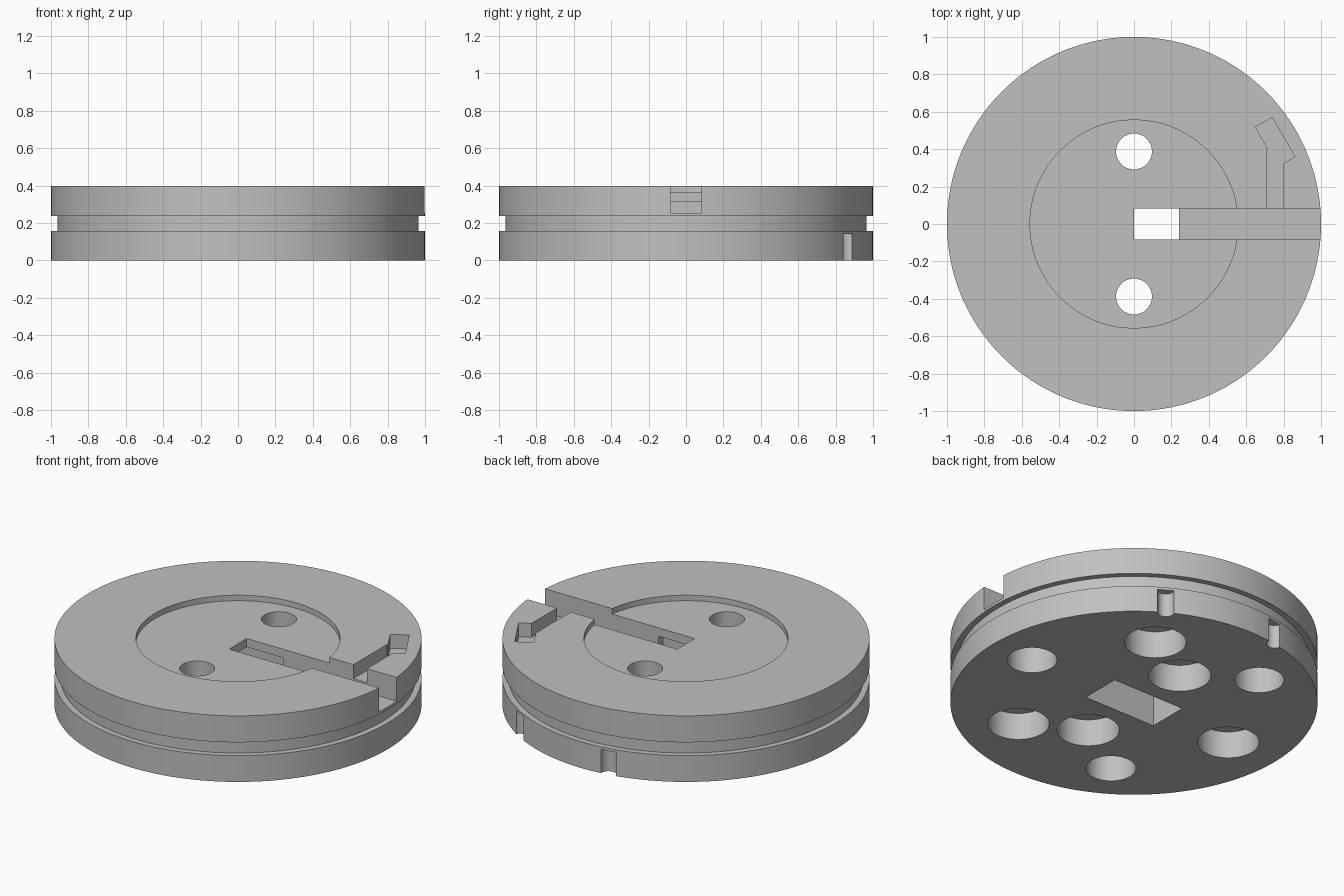
import bpy, bmesh
from math import cos, sin, radians, pi
from mathutils import Matrix, Vector

default = bpy.data.objects.get("Cube")
if default:
    bpy.data.objects.remove(default, do_unlink=True)

TOP = 0.397
RECESS_Z = 0.364
SLOT_Z = 0.254
CAVITY_Z = 0.313
BELOW, ABOVE = -0.1, 0.5

grey = bpy.data.materials.new("machined grey")
grey.use_nodes = True
grey.diffuse_color = (0.53, 0.53, 0.53, 1)
grey.node_tree.nodes["Principled BSDF"].inputs["Base Color"].default_value = (0.53, 0.53, 0.53, 1)


def make_object(name, bm):
    bmesh.ops.recalc_face_normals(bm, faces=bm.faces)
    mesh = bpy.data.meshes.new(name)
    bm.to_mesh(mesh)
    bm.free()
    mesh.materials.append(grey)
    obj = bpy.data.objects.new(name, mesh)
    bpy.context.collection.objects.link(obj)
    return obj


def lathe(name, profile, sides):
    """Closed solid turned around z from (radius, height) points."""
    bm = bmesh.new()
    rings = [[bm.verts.new((r * cos(2 * pi * i / sides), r * sin(2 * pi * i / sides), z))
              for i in range(sides)] for r, z in profile]
    for low, high in zip(rings, rings[1:]):
        for i in range(sides):
            j = (i + 1) % sides
            bm.faces.new((low[i], low[j], high[j], high[i]))
    bm.faces.new(rings[0])
    bm.faces.new(rings[-1])
    return make_object(name, bm)


def cut(target, cutter):
    cutter.hide_render = True
    mod = target.modifiers.new("cut", 'BOOLEAN')
    mod.operation = 'DIFFERENCE'
    mod.solver = 'EXACT'
    mod.object = cutter
    bpy.context.view_layer.objects.active = target
    bpy.ops.object.modifier_apply(modifier=mod.name)
    bpy.data.objects.remove(cutter, do_unlink=True)


def cut_round(target, x, y, radius, z0, z1, sides=48):
    cutter = lathe("round_cutter", [(radius, z0), (radius, z1)], sides)
    cutter.data.transform(Matrix.Translation((x, y, 0)))
    cut(target, cutter)


def cut_box(target, x0, x1, y0, y1, z0, z1, turn=0):
    bm = bmesh.new()
    bmesh.ops.create_cube(bm, size=1)
    centre = Vector(((x0 + x1) / 2, (y0 + y1) / 2, (z0 + z1) / 2))
    size = Matrix.Diagonal((x1 - x0, y1 - y0, z1 - z0, 1))
    bm.transform(Matrix.Translation(centre) @ Matrix.Rotation(radians(turn), 4, 'Z') @ size)
    cut(target, make_object("box_cutter", bm))


# Turned disc with a groove around the rim
disc = lathe("grooved_disc", [(1, 0), (1, 0.158), (0.966, 0.158), (0.966, 0.238),
                              (1, 0.238), (1, TOP)], 160)

# Shallow round recess in the top
cut_round(disc, 0, 0, 0.556, RECESS_Z, ABOVE, 128)

# Radial slot, and the wider cavity reaching it from underneath
cut_box(disc, 0, 1.2, -0.083, 0.083, SLOT_Z, ABOVE)
cut_box(disc, -0.24, 0.24, -0.122, 0.122, BELOW, CAVITY_Z)

# Side channel ending in a slanted pocket
cut_box(disc, 0.71, 0.80, 0, 0.4, CAVITY_Z, ABOVE)
cut_box(disc, 0.703, 0.807, 0.318, 0.56, CAVITY_Z, ABOVE, turn=30)

# Two counterbored through holes
for side in (-1, 1):
    cut_round(disc, 0, side * 0.388, 0.17, BELOW, 0.163)
    cut_round(disc, 0, side * 0.388, 0.096, BELOW, ABOVE)

# Alternating large and small blind holes underneath
for i in range(6):
    a = radians(60 * i)
    ring, radius = (0.67, 0.168) if i % 2 else (0.725, 0.136)
    cut_round(disc, ring * cos(a), ring * sin(a), radius, BELOW, 0.163)

# Two round notches in the lower rim
for angle in (60, 100):
    a = radians(angle)
    cut_round(disc, cos(a), sin(a), 0.045, BELOW, 0.142, 32)

bpy.ops.object.select_all(action='DESELECT')
disc.select_set(True)
bpy.context.view_layer.objects.active = disc
bpy.ops.object.shade_smooth_by_angle(angle=radians(30))
